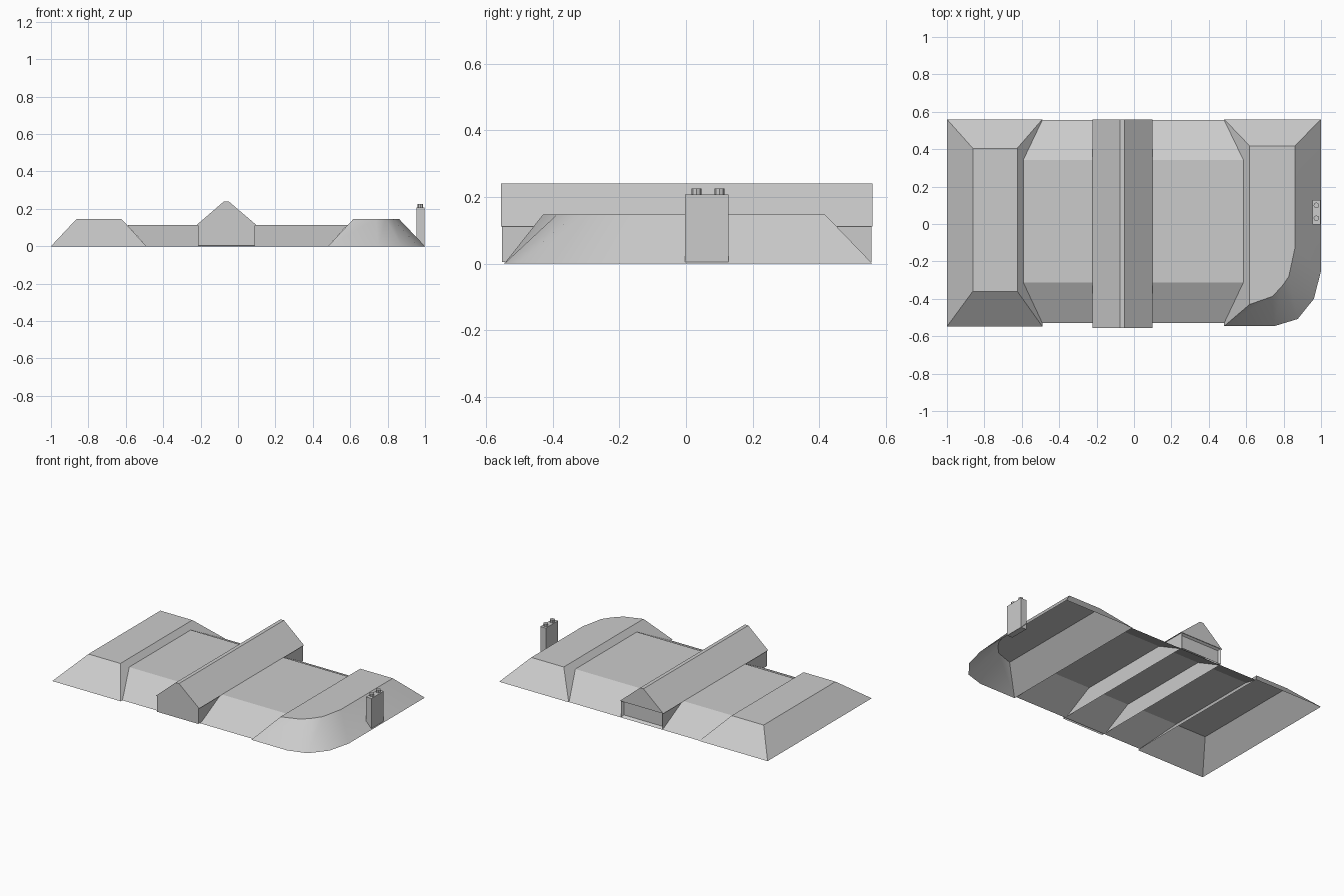
import bpy, bmesh, math

if "Cube" in bpy.data.objects:
    bpy.data.objects.remove(bpy.data.objects["Cube"])


def finish(name, bm, smooth=False):
    mesh = bpy.data.meshes.new(name)
    bm.to_mesh(mesh)
    bm.free()
    obj = bpy.data.objects.new(name, mesh)
    bpy.context.collection.objects.link(obj)
    if smooth:
        bpy.context.view_layer.objects.active = obj
        obj.select_set(True)
        bpy.ops.object.shade_smooth_by_angle(angle=math.radians(32))
        obj.select_set(False)
    return obj


def loft(lower, upper, z0, z1, top=True, bottom=False, skip=()):
    """Sloped shell between two counter-clockwise outlines."""
    bm = bmesh.new()
    a = [bm.verts.new((x, y, z0)) for x, y in lower]
    b = [bm.verts.new((x, y, z1)) for x, y in upper]
    n = len(a)
    for i in range(n):
        if i not in skip:
            j = (i + 1) % n
            bm.faces.new((a[i], a[j], b[j], b[i]))
    if top:
        bm.faces.new(b)
    if bottom:
        bm.faces.new(a[::-1])
    return bm


def rect(x0, x1, y0, y1):
    return [(x0, y0), (x1, y0), (x1, y1), (x0, y1)]


# Hipped wing on the left, open underneath
finish("left_wing_roof", loft(rect(-1, -0.49, -0.548, 0.56),
                              rect(-0.862, -0.624, -0.36, 0.405), 0, 0.147))

# Right wing with a rounded front corner
lower = [(0.482, -0.546), (0.75, -0.546), (0.875, -0.508), (0.962, -0.40),
         (1, -0.25), (1, 0.56), (0.482, 0.56)]
upper = [(0.618, -0.43), (0.738, -0.388), (0.79, -0.335), (0.828, -0.28),
         (0.86, -0.13), (0.86, 0.418), (0.618, 0.418)]
finish("right_wing_roof", loft(lower, upper, 0, 0.147), smooth=True)

# Middle roof whose ends meet the slopes of the wings
finish("middle_roof", loft(rect(-0.49, 0.482, -0.53, 0.556),
                           rect(-0.592, 0.585, -0.312, 0.342), 0, 0.113, skip=(1, 3)))

# Walls under the cross gable, with a recessed panel at the back
box = rect(-0.215, 0.092, -0.553, 0.558)
bm = loft(box, box, 0.005, 0.113, top=False)
bm.normal_update()
back = [f for f in bm.faces if f.normal.y > 0.9]
bmesh.ops.inset_region(bm, faces=back, thickness=0.015, use_boundary=True)
bmesh.ops.translate(bm, verts=back[0].verts, vec=(0, -0.015, 0))
finish("gable_walls", bm)

# Cross gable roof with a narrow flat ridge
finish("gable_roof", loft(rect(-0.223, 0.1, -0.556, 0.56),
                          rect(-0.075, -0.05, -0.556, 0.56), 0.112, 0.24, bottom=True))

# Chimney stack and its two pots
stack = rect(0.955, 0.996, -0.003, 0.128)
finish("chimney_stack", loft(stack, stack, 0.005, 0.208, bottom=True))
for k, y in enumerate((0.031, 0.1)):
    ring = [(0.975 + 0.015 * math.cos(math.tau * i / 8),
             y + 0.015 * math.sin(math.tau * i / 8)) for i in range(8)]
    finish(f"chimney_pot_{k + 1}", loft(ring, ring, 0.207, 0.226))
